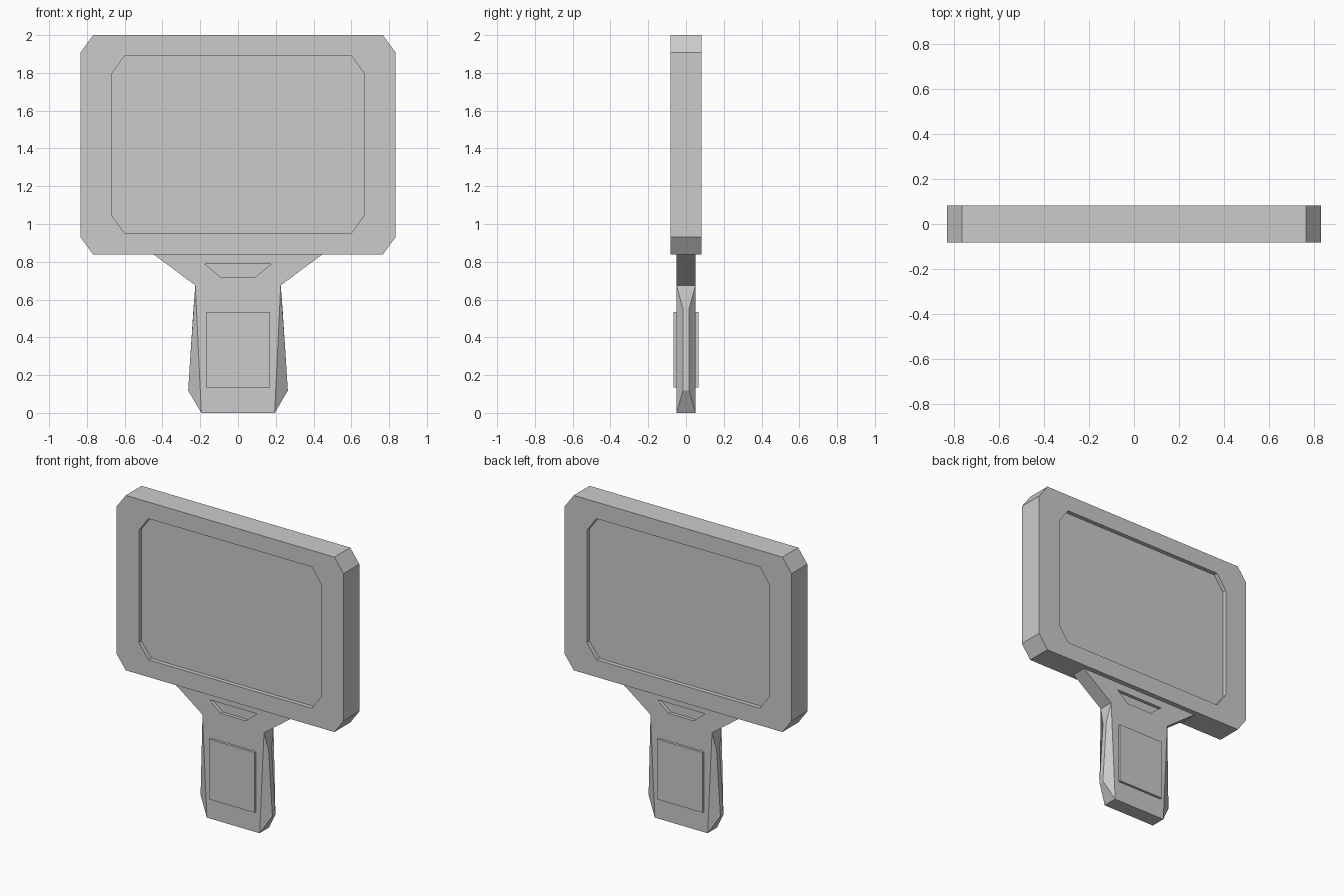
import bpy, bmesh

if "Cube" in bpy.data.objects:
    bpy.data.objects.remove(bpy.data.objects["Cube"])


def make_object(name, bm):
    bmesh.ops.recalc_face_normals(bm, faces=bm.faces)
    mesh = bpy.data.meshes.new(name)
    bm.to_mesh(mesh)
    bm.free()
    obj = bpy.data.objects.new(name, mesh)
    bpy.context.collection.objects.link(obj)
    return obj


def loft(name, rings):
    """Skin (outline, y) rings in order and cap both ends."""
    bm = bmesh.new()
    loops = [[bm.verts.new((x, y, z)) for x, z in outline] for outline, y in rings]
    for a, b in zip(loops, loops[1:]):
        for i in range(len(a)):
            j = (i + 1) % len(a)
            bm.faces.new((a[i], a[j], b[j], b[i]))
    bm.faces.new(loops[0])
    bm.faces.new(loops[-1])
    return make_object(name, bm)


def clipped_rect(w, z0, z1, cx, cz):
    """Rectangle outline with cut corners."""
    right = [(w - cx, z0), (w, z0 + cz), (w, z1 - cz), (w - cx, z1)]
    return right + [(-x, z) for x, z in reversed(right)]


# Sign head: thick frame with a recessed panel on both faces
outer = clipped_rect(0.834, 0.838, 2.0, 0.067, 0.092)
inner = clipped_rect(0.67, 0.952, 1.89, 0.07, 0.096)
loft("sign_head", [(inner, -0.055), (inner, -0.083), (outer, -0.083),
                   (outer, 0.083), (inner, 0.083), (inner, 0.055)])

# Handle with flared neck and ridged sides: (x, half depth, z) from top to foot
side = [(0.445, 0.05, 0.838), (0.226, 0.05, 0.675), (0.236, 0.016, 0.55),
        (0.264, 0.016, 0.118), (0.194, 0.05, 0.0)]
bm = bmesh.new()
v = {(s, t): [bm.verts.new((s * x, t * y, z)) for x, y, z in side]
     for s in (-1, 1) for t in (-1, 1)}
for s in (-1, 1):
    front, back = v[s, -1], v[s, 1]
    for i in range(4):
        bm.faces.new((front[i], front[i + 1], back[i + 1], back[i]))
    for chain in (front, back):
        bm.faces.new(chain[1:])
for t in (-1, 1):
    l, r = v[-1, t], v[1, t]
    bm.faces.new((l[0], l[1], l[4], r[4], r[1], r[0]))
for i in (0, 4):
    bm.faces.new((v[-1, -1][i], v[1, -1][i], v[1, 1][i], v[-1, 1][i]))
handle = make_object("handle", bm)

# Notch recessed into the neck, front and back
notch = [(-0.175, 0.788), (-0.093, 0.72), (0.093, 0.72), (0.175, 0.788)]
for label, t in (("front", -1), ("back", 1)):
    cutter = loft(label + "_notch_cutter", [(notch, t * 0.028), (notch, t * 0.1)])
    cutter.hide_render = True
    cutter.hide_viewport = True
    cut = handle.modifiers.new(label + "_notch", "BOOLEAN")
    cut.operation = "DIFFERENCE"
    cut.solver = "EXACT"
    cut.object = cutter

# Raised grip pads on both faces of the handle
pad = [(-0.168, 0.135), (0.168, 0.135), (0.168, 0.535), (-0.168, 0.535)]
for label, t in (("front", -1), ("back", 1)):
    loft(label + "_grip_pad", [(pad, t * 0.04), (pad, t * 0.066)])
